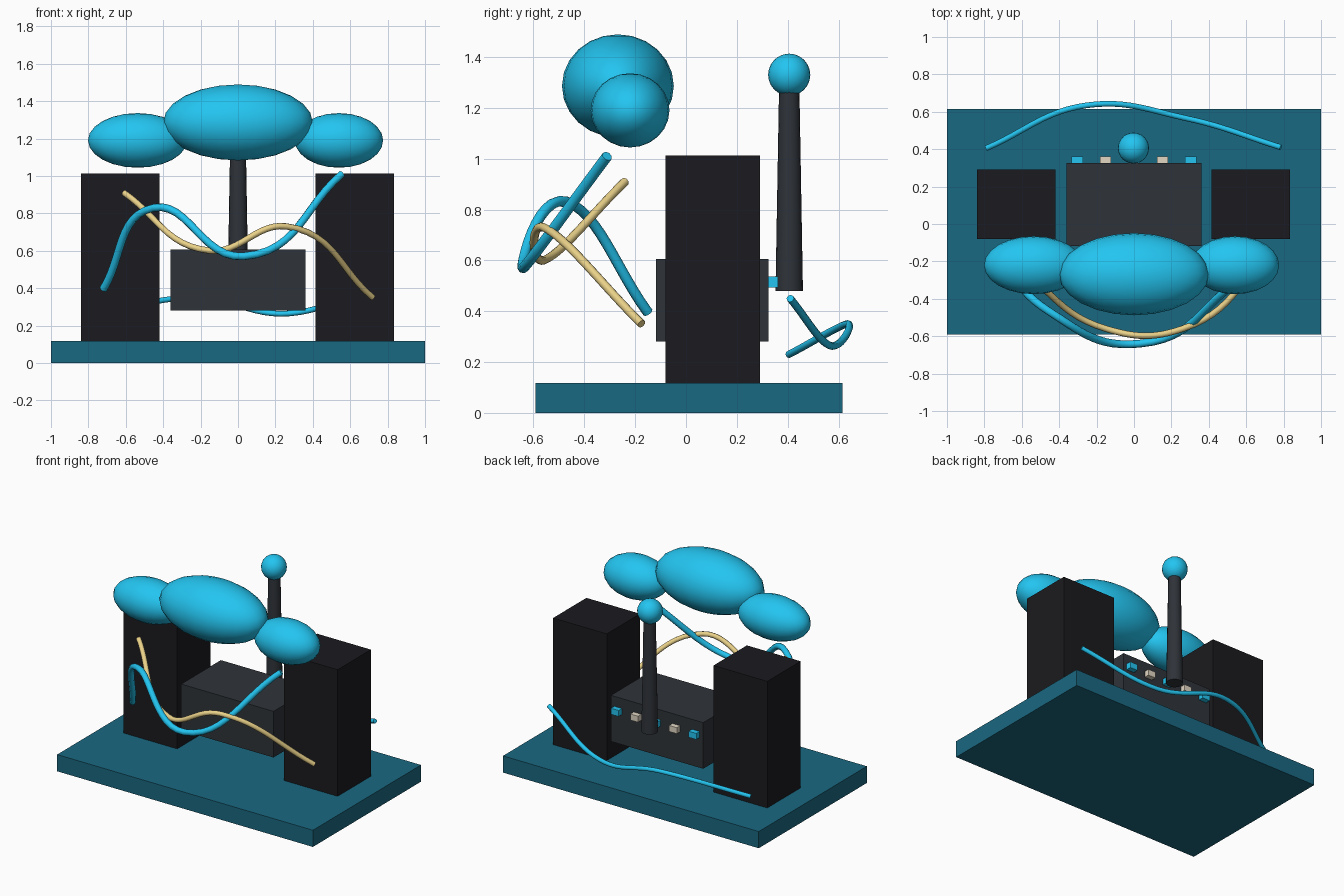
import bpy

if "Cube" in bpy.data.objects:
    bpy.data.objects.remove(bpy.data.objects["Cube"])


def material(name, rgb):
    m = bpy.data.materials.new(name)
    m.diffuse_color = (*rgb, 1)
    m.use_nodes = True
    m.node_tree.nodes["Principled BSDF"].inputs["Base Color"].default_value = m.diffuse_color
    return m


CYAN = material("cyan", (0.017, 0.56, 0.88))
TEAL = material("teal", (0.01, 0.14, 0.22))
BLACK = material("black", (0.011, 0.011, 0.014))
SLATE = material("slate", (0.028, 0.033, 0.041))
SAND = material("sand", (0.82, 0.64, 0.25))
CREAM = material("cream", (0.76, 0.68, 0.55))


def finish(name, mat, smooth=False):
    ob = bpy.context.object
    ob.name = name
    ob.data.materials.append(mat)
    if smooth:
        bpy.ops.object.shade_smooth_by_angle()
    return ob


def box(name, lo, hi, mat):
    bpy.ops.mesh.primitive_cube_add(size=1, location=[(a + b) / 2 for a, b in zip(lo, hi)])
    bpy.context.object.scale = [b - a for a, b in zip(lo, hi)]
    return finish(name, mat)


def ellipsoid(name, centre, radii, mat):
    bpy.ops.mesh.primitive_uv_sphere_add(segments=24, ring_count=12, radius=1, location=centre)
    bpy.context.object.scale = radii
    return finish(name, mat, True)


def cable(name, points, radius, mat):
    cu = bpy.data.curves.new(name, 'CURVE')
    cu.dimensions = '3D'
    cu.bevel_depth = radius
    cu.bevel_resolution = 2
    cu.resolution_u = 12
    cu.use_fill_caps = True
    sp = cu.splines.new('BEZIER')
    sp.bezier_points.add(len(points) - 1)
    for bp, p in zip(sp.bezier_points, points):
        bp.co = p
        bp.handle_left_type = bp.handle_right_type = 'AUTO'
    cu.materials.append(mat)
    ob = bpy.data.objects.new(name, cu)
    bpy.context.collection.objects.link(ob)
    return ob


# Base slab, side towers and suspended middle block
box("base", (-1, -0.592, 0), (1, 0.616, 0.118), TEAL)
for side, x in (("left", -0.63), ("right", 0.625)):
    box(side + "_tower", (x - 0.21, -0.08, 0.118), (x + 0.21, 0.292, 1.013), BLACK)
box("middle_block", (-0.362, -0.118, 0.28), (0.36, 0.325, 0.606), SLATE)

# Row of buttons on the back of the block
for i in range(5):
    x = (i - 2) * 0.152
    box(f"button_{i + 1}", (x - 0.03, 0.325, 0.493), (x + 0.03, 0.362, 0.536),
        CREAM if i % 2 else CYAN)

# Tapered mast with ball
bpy.ops.mesh.primitive_cone_add(vertices=16, radius1=0.054, radius2=0.04, depth=0.8,
                                location=(0, 0.406, 0.88))
finish("mast", SLATE, True)
ellipsoid("mast_ball", (-0.003, 0.406, 1.33), (0.083,) * 3, CYAN)

# Cloud of three puffs
ellipsoid("cloud_centre", (0, -0.268, 1.286), (0.4, 0.22, 0.203), CYAN)
ellipsoid("cloud_left", (-0.537, -0.22, 1.19), (0.265, 0.155, 0.146), CYAN)
ellipsoid("cloud_right", (0.54, -0.22, 1.19), (0.236, 0.155, 0.146), CYAN)

# Loose cables
cable("front_cable", [(-0.72, -0.15, 0.395), (-0.45, -0.47, 0.83),
                      (0.03, -0.64, 0.57), (0.555, -0.31, 1.01)], 0.021, CYAN)
cable("front_thin_cable", [(-0.61, -0.24, 0.91), (-0.15, -0.56, 0.60),
                           (0.26, -0.56, 0.73), (0.72, -0.175, 0.35)], 0.017, SAND)
cable("back_cable", [(-0.79, 0.405, 0.23), (-0.25, 0.635, 0.35),
                     (0.28, 0.565, 0.265), (0.785, 0.41, 0.45)], 0.015, CYAN)
